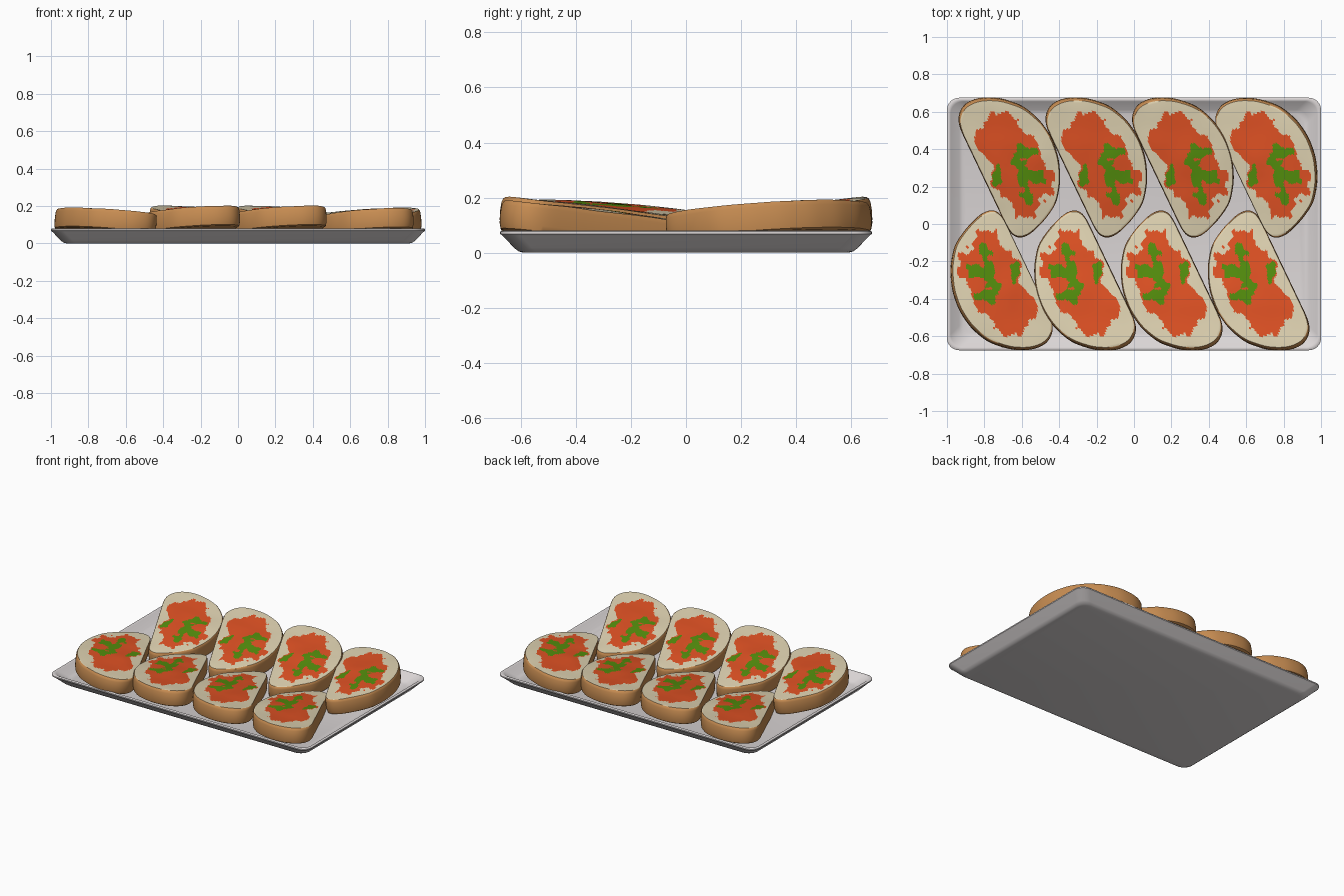
import bpy, bmesh, math
from mathutils import Vector, noise
from mathutils.geometry import intersect_point_tri_2d

if "Cube" in bpy.data.objects:
    bpy.data.objects.remove(bpy.data.objects["Cube"])


def material(name, rgb):
    m = bpy.data.materials.new(name)
    lin = [((c + 0.055) / 1.055) ** 2.4 for c in rgb]
    m.diffuse_color = (*lin, 1)
    m.use_nodes = True
    m.node_tree.nodes["Principled BSDF"].inputs["Base Color"].default_value = m.diffuse_color
    return m


WHITE = material("tray white", (0.86, 0.84, 0.84))
CRUST = material("crust brown", (0.78, 0.55, 0.32))
CREAM = material("bread cream", (0.88, 0.83, 0.70))
RED = material("tomato red", (0.88, 0.32, 0.14))
GREEN = material("herb green", (0.33, 0.56, 0.05))


def loft(name, rings, mats, face_mat, close_end=None):
    """Skin a list of equal-length point rings; cap both ends."""
    bm = bmesh.new()
    vr = [[bm.verts.new(p) for p in ring] for ring in rings]
    n = len(vr[0])
    for j, (a, b) in enumerate(zip(vr, vr[1:])):
        for i in range(n):
            k = (i + 1) % n
            f = bm.faces.new((a[i], a[k], b[k], b[i]))
            f.material_index = face_mat(j, f.calc_center_median())
    bm.faces.new(vr[0][::-1])
    f = bm.faces.new(vr[-1])
    f.material_index = face_mat(len(rings), f.calc_center_median())
    bmesh.ops.recalc_face_normals(bm, faces=bm.faces)
    me = bpy.data.meshes.new(name)
    bm.to_mesh(me)
    bm.free()
    for m in mats:
        me.materials.append(m)
    ob = bpy.data.objects.new(name, me)
    bpy.context.collection.objects.link(ob)
    bpy.context.view_layer.objects.active = ob
    ob.select_set(True)
    bpy.ops.object.shade_smooth_by_angle(angle=math.radians(40))
    ob.select_set(False)
    return ob


# --- Tray: rounded rectangle rings (inset, height)
def rounded_rect(inset, z, r=0.065, steps=8):
    hx, hy = 1 - inset, 0.675 - inset
    pts = []
    for q, (sx, sy) in enumerate(((1, 1), (-1, 1), (-1, -1), (1, -1))):
        for s in range(steps + 1):
            a = math.pi / 2 * (q + s / steps)
            pts.append((sx * (hx - r) + r * math.cos(a), sy * (hy - r) + r * math.sin(a), z))
    return pts


TRAY = [(0.085, 0), (0.068, 0.004), (0.052, 0.016), (0.01, 0.06), (0, 0.068),
        (0, 0.076), (0.005, 0.08), (0.014, 0.08), (0.02, 0.076), (0.065, 0.036), (0.085, 0.028)]
loft("tray", [rounded_rect(*p) for p in TRAY], [WHITE], lambda j, c: 0)

# --- Bread outline, traced counter-clockwise
OUT = [(-.318, .083), (-.372, .061), (-.452, -.019), (-.516, -.11), (-.537, -.233), (-.527, -.35),
       (-.49, -.457), (-.425, -.553), (-.334, -.628), (-.211, -.668), (-.104, -.67), (-.02, -.637),
       (.014, -.57), (.003, -.51), (-.265, .051), (-.29, .077)]
SAUCE = [(-.40, -.02), (-.29, -.04), (-.25, -.14), (-.18, -.2), (-.16, -.32), (-.09, -.4), (-.07, -.51),
         (-.16, -.58), (-.26, -.59), (-.32, -.52), (-.40, -.47), (-.43, -.35), (-.5, -.27), (-.49, -.16),
         (-.41, -.13)]
# herb leaves: x, y, radius x, radius y
LEAVES = [(-.41, -.255, .045, .035), (-.335, -.26, .05, .055), (-.355, -.17, .03, .05),
          (-.345, -.385, .06, .04), (-.31, -.33, .025, .05), (-.20, -.26, .025, .05)]
CX, CY, N, TOP = -.285, -.29, 144, 32


def resample(poly, n):
    pts = [Vector(p) for p in poly]
    segs = list(zip(pts, pts[1:] + pts[:1]))
    total = sum((b - a).length for a, b in segs)
    out = []
    for i in range(n):
        d = total * i / n
        for a, b in segs:
            length = (b - a).length
            if d <= length:
                out.append(a.lerp(b, d / length))
                break
            d -= length
    for _ in range(10):
        out = [(out[i - 1] + out[i] * 2 + out[(i + 1) % n]) / 4 for i in range(n)]
    return out


OUTLINE = resample(OUT, N)


def inside(x, y, poly):
    hit = False
    for (x1, y1), (x2, y2) in zip(poly, poly[1:] + poly[:1]):
        if (y1 > y) != (y2 > y) and x < (x2 - x1) * (y - y1) / (y2 - y1) + x1:
            hit = not hit
    return hit


def topping(x, y):
    """Material slot on the bread top: 1 cream, 2 sauce, 3 herb."""
    jx = noise.noise((x * 22, y * 22, 1.3)) * .035
    jy = noise.noise((x * 22, y * 22, 7.7)) * .035
    px, py = x + jx, y + jy
    if any(((px - a) / rx) ** 2 + ((py - b) / ry) ** 2 < 1 for a, b, rx, ry in LEAVES):
        return 3
    return 2 if inside(px, py, SAUCE) else 1


# crust wall profile (scale, height as part of thickness), then rings to the centre
SIDE = [(0.95, 0), (0.985, .06), (1, .25), (1.005, .55), (1, .85), (.99, .96), (.975, 1.0)]
RINGS = SIDE + [(.965 * (1 - k / TOP) + .01, 1.0) for k in range(1, TOP + 1)]
THICK = 0.105


def slice_of_bread(name, dx, a, b, c, turn):
    """Slab whose top plane is z = a - b*y + c*x; turn = -1 for the back row."""
    rings = []
    for s, h in RINGS:
        ring = []
        for p in OUTLINE:
            x, y = CX + (p.x - CX) * s, CY + (p.y - CY) * s
            z = a - b * y + c * x - (1 - h) * THICK
            if h == 1:
                z += .010 * (1 - s * s) + .004 * noise.noise((x * 7 + dx, y * 7, 0))
            lean = (1 - h) * THICK
            ring.append((turn * (x + c * lean + dx), turn * (y - b * lean), max(z, .022)))
        rings.append(ring)

    def slot(j, co):
        return 0 if j < len(SIDE) - 1 else topping(turn * co.x - dx, turn * co.y)

    loft(name, rings, [CRUST, CREAM, RED, GREEN], slot)


# --- Eight slices: the back row is the front row turned by 180 degrees
LAYOUT = [(-.44, .115, .07, -.09), (0, .135, .105, .04), (.463, .135, .105, .04), (.928, .122, .105, .04)]
for row, turn in (("front", 1), ("back", -1)):
    for i, (dx, a, b, c) in enumerate(LAYOUT):
        slice_of_bread(f"{row}_bread_slice_{i + 1}", dx, a, b, c, turn)
